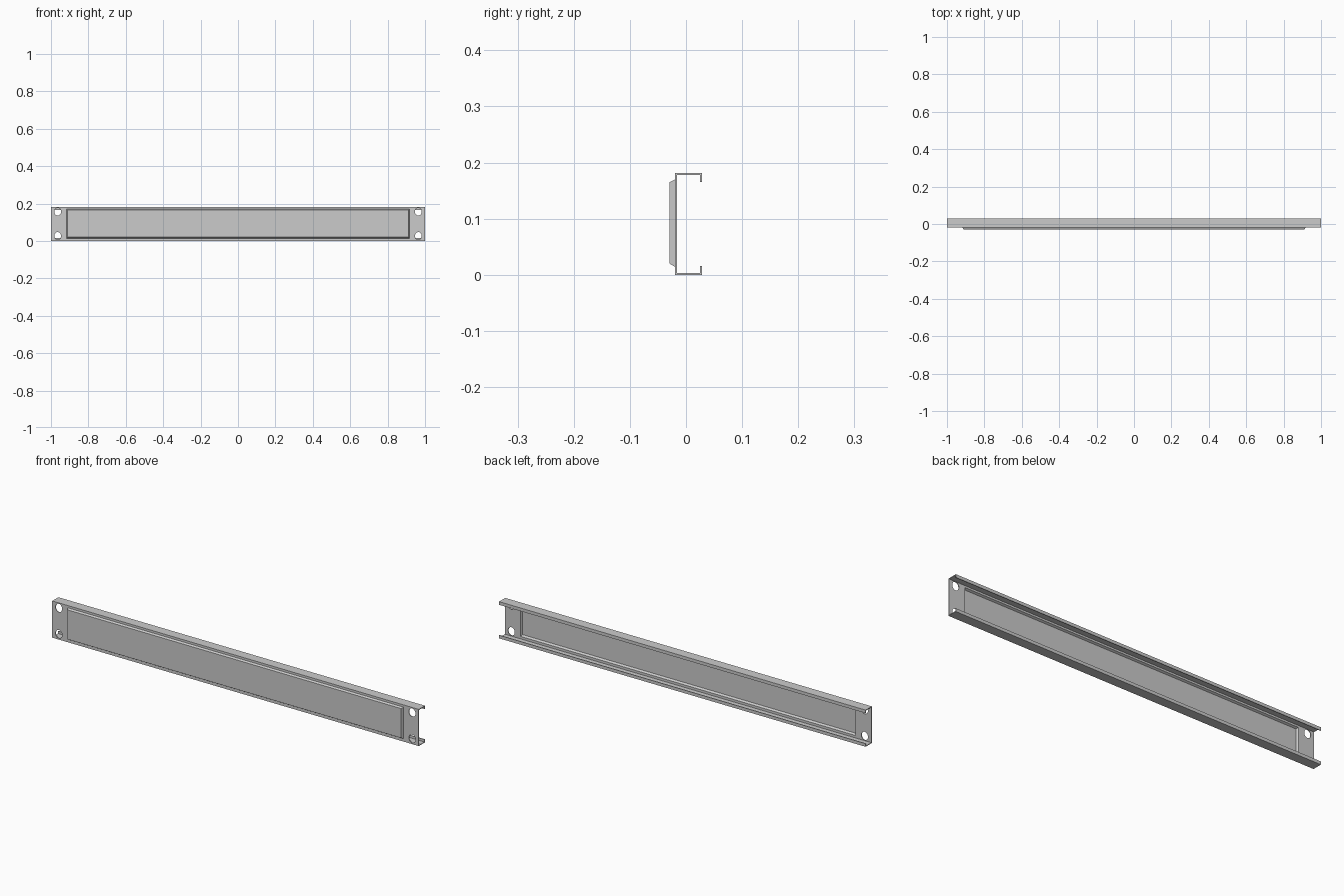
import bpy, bmesh
from mathutils import Matrix

if "Cube" in bpy.data.objects:
    bpy.data.objects.remove(bpy.data.objects["Cube"])

H = 0.181                      # panel height
FRONT, WEB, BACK = -0.0295, -0.0195, 0.0285
LIP, SHEET = 0.0155, 0.0035


def make_object(name, bm):
    mesh = bpy.data.meshes.new(name)
    bm.to_mesh(mesh)
    bm.free()
    obj = bpy.data.objects.new(name, mesh)
    bpy.context.collection.objects.link(obj)
    return obj


# Folded sheet: nested rectangles form the web and its raised centre
bm = bmesh.new()


def rect(hx, z0, z1, y):
    return [bm.verts.new((x, y, z)) for x, z in
            ((-hx, z0), (hx, z0), (hx, z1), (-hx, z1))]


rings = [rect(1.0, 0, H, WEB),
         rect(0.916, 0.014, H - 0.011, WEB),
         rect(0.911, 0.020, H - 0.016, FRONT)]
for a, b in zip(rings, rings[1:]):
    for i in range(4):
        j = (i + 1) % 4
        bm.faces.new((a[i], a[j], b[j], b[i]))
bm.faces.new(rings[-1])

# Top and bottom flanges, each with a returned lip
for (left, right), z, lip_z in ((rings[0][:2], 0, LIP),
                                (rings[0][:1:-1], H, H - LIP)):
    for y, zz in ((BACK, z), (BACK, lip_z)):
        nl, nr = (bm.verts.new((x, y, zz)) for x in (-1, 1))
        bm.faces.new((left, right, nr, nl))
        left, right = nl, nr
bmesh.ops.recalc_face_normals(bm, faces=bm.faces)
bm.faces.ensure_lookup_table()
bm.normal_update()
if bm.faces[8].normal.y > 0:   # the raised centre must face forward
    bmesh.ops.reverse_faces(bm, faces=bm.faces)
panel = make_object("blanking_panel", bm)
solid = panel.modifiers.new("sheet_thickness", 'SOLIDIFY')
solid.thickness = SHEET
solid.offset = -1
solid.use_even_offset = True
solid.use_quality_normals = True

# Four slightly oval mounting holes
bm = bmesh.new()
for x in (-0.964, 0.964):
    for z in (0.027, H - 0.025):
        m = (Matrix.Translation((x, WEB, z)) @ Matrix.Diagonal((1, 1, 1.14, 1))
             @ Matrix.Rotation(1.5707963, 4, 'X'))
        bmesh.ops.create_cone(bm, cap_ends=True, segments=24, radius1=0.018,
                              radius2=0.018, depth=0.03, matrix=m)
cutter = make_object("hole_cutter", bm)
cutter.hide_render = True
cutter.display_type = 'WIRE'
cut = panel.modifiers.new("mounting_holes", 'BOOLEAN')
cut.operation = 'DIFFERENCE'
cut.solver = 'EXACT'
cut.object = cutter
